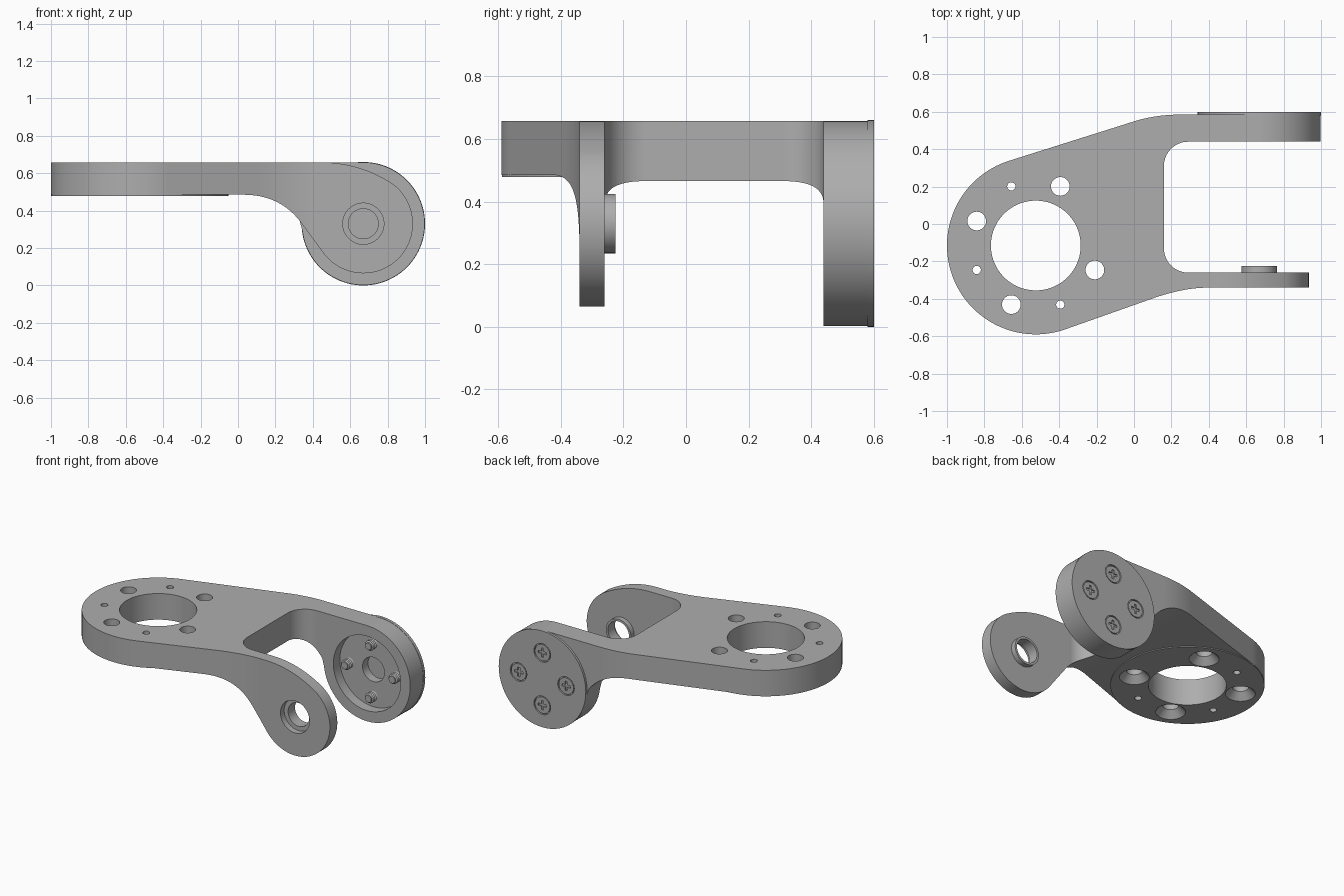
import bpy, bmesh, math
from mathutils import Matrix, Vector

cube = bpy.data.objects.get("Cube")
if cube:
    bpy.data.objects.remove(cube, do_unlink=True)

metal = bpy.data.materials.new("grey metal")
metal.use_nodes = True
GREY = (0.42, 0.42, 0.42, 1)
metal.diffuse_color = GREY
metal.node_tree.nodes["Principled BSDF"].inputs["Base Color"].default_value = GREY


def finish(name, bm):
    bmesh.ops.recalc_face_normals(bm, faces=bm.faces)
    me = bpy.data.meshes.new(name)
    bm.to_mesh(me)
    bm.free()
    me.materials.append(metal)
    ob = bpy.data.objects.new(name, me)
    bpy.context.collection.objects.link(ob)
    return ob


def prism(name, pts, axis, lo, hi):
    """Extrude an outline along z (points are x, y) or y (points are x, z)."""
    bm = bmesh.new()
    place = (lambda a, b: (a, b, lo)) if axis == "z" else (lambda a, b: (a, lo, b))
    face = bm.faces.new([bm.verts.new(place(a, b)) for a, b in pts])
    new = bmesh.ops.extrude_face_region(bm, geom=[face])["geom"]
    step = Vector((0, 0, hi - lo)) if axis == "z" else Vector((0, hi - lo, 0))
    bmesh.ops.translate(bm, vec=step, verts=[g for g in new if isinstance(g, bmesh.types.BMVert)])
    return finish(name, bm)


def add_round(bm, a, b, axis, lo, hi, r1, r2=None, seg=64):
    mid = (lo + hi) / 2
    if axis == "z":
        m = Matrix.Translation((a, b, mid))
    else:
        m = Matrix.Translation((a, mid, b)) @ Matrix.Rotation(-math.pi / 2, 4, "X")
    bmesh.ops.create_cone(bm, cap_ends=True, segments=seg, radius1=r1,
                          radius2=r1 if r2 is None else r2, depth=hi - lo, matrix=m)


def disc(name, *args, **kw):
    bm = bmesh.new()
    add_round(bm, *args, **kw)
    return finish(name, bm)


def boolean(ob, tool, op):
    mod = ob.modifiers.new(op, "BOOLEAN")
    mod.operation, mod.solver, mod.object = op, "EXACT", tool
    bpy.context.view_layer.objects.active = ob
    bpy.ops.object.modifier_apply(modifier=mod.name)
    bpy.data.objects.remove(tool, do_unlink=True)


def smooth(ob):
    bpy.ops.object.select_all(action="DESELECT")
    ob.select_set(True)
    bpy.context.view_layer.objects.active = ob
    bpy.ops.object.shade_smooth_by_angle(angle=math.radians(30))
    ob.modifiers.new("even shading", "WEIGHTED_NORMAL").keep_sharp = True


def arc(cx, cy, r, a0, a1, n=24):
    angles = [math.radians(a0 + (a1 - a0) * i / n) for i in range(n + 1)]
    return [(cx + r * math.cos(a), cy + r * math.sin(a)) for a in angles]


def bend(p, c, q, n=12):
    """Quadratic curve from p to q pulled toward c."""
    return [tuple((1 - t) ** 2 * p[k] + 2 * t * (1 - t) * c[k] + t * t * q[k] for k in (0, 1))
            for t in (i / n for i in range(n + 1))]


BX, BY, BR = -0.525, -0.115, 0.475      # base disc
HX, HZ = 0.67, 0.33                     # arm pivot
TOP, UNDER, PAD = 0.658, 0.485, 0.479

# plan outline: base disc, tapered web and two arms
plan = (arc(BX, BY, BR, 107.5, 289.5, 64)
        + bend((0.1, -0.398), (0.264, -0.34), (0.4, -0.34))
        + [(1.05, -0.34), (1.05, -0.26)]
        + arc(0.29, -0.13, 0.13, 270, 180, 16) + arc(0.29, 0.31, 0.13, 180, 90, 16)
        + [(1.05, 0.44), (1.05, 0.585)]
        + bend((0.25, 0.585), (0.116, 0.585), (0, 0.5485)))

# side outlines of the two arms, sharing the curved underside
under = [(-1.05, UNDER)] + bend((0.03, UNDER), (0.22, UNDER), (0.33, 0.345), 20)
rear = under + arc(HX, HZ, 0.328, 187, 450, 72) + [(-1.05, TOP)]
front = (under + arc(HX, HZ, 0.265, 215, 420, 60)
         + bend((0.8025, 0.5595), (0.635, TOP), (0.45, TOP))[1:] + [(-1.05, TOP)])

bracket = prism("bracket", rear, "y", 0.1, 0.7)
boolean(bracket, prism("front_profile", front, "y", -0.7, 0.1), "UNION")
boolean(bracket, prism("plan_profile", plan, "z", -0.1, 0.8), "INTERSECT")
boolean(bracket, disc("base_pad", BX, BY, "z", PAD, 0.55, 0.4735, seg=128), "UNION")
boolean(bracket, disc("bearing_boss", HX, HZ, "y", -0.3, -0.225, 0.095), "UNION")

# base holes: centre bore, countersunk bolt holes, small pin holes
boolean(bracket, disc("bore", BX, BY, "z", 0.3, 0.9, 0.24, seg=96), "DIFFERENCE")
for i in range(4):
    for offset, r in ((67.5, 0.05), (112.5, 0.022)):
        if r < 0.03 and i == 3:
            continue
        a = math.radians(offset + 90 * i)
        x, y = BX + 0.342 * math.cos(a), BY + 0.342 * math.sin(a)
        boolean(bracket, disc("hole", x, y, "z", 0.3, 0.9, r, seg=32), "DIFFERENCE")
        if r > 0.03:
            boolean(bracket, disc("sink", x, y, "z", PAD - 0.01, PAD + 0.045,
                                  0.102, 0.05, seg=32), "DIFFERENCE")

# front arm bearing hole with counterbore, rear arm recess with blind hole
for lo, hi, r in ((-0.4, -0.3, 0.11), (-0.4, -0.1, 0.08),
                  (0.4, 0.51, 0.255), (0.4, 0.57, 0.083)):
    boolean(bracket, disc("cutter", HX, HZ, "y", lo, hi, r), "DIFFERENCE")
smooth(bracket)

# round cap on the back of the rear arm, with screw seats
cap = disc("rear_cap", HX, HZ, "y", 0.58, 0.6, 0.33, seg=96)
seats = [(HX + 0.18 * dx, HZ + 0.18 * dz) for dx, dz in ((1, 0), (0, 1), (-1, 0), (0, -1))]
for x, z in seats:
    boolean(cap, disc("seat", x, z, "y", 0.588, 0.7, 0.063, seg=32), "DIFFERENCE")
smooth(cap)

# screws: cross-slot heads behind, threaded tips inside the recess
for i, (x, z) in enumerate(seats):
    head = disc(f"screw_head_{i + 1}", x, z, "y", 0.584, 0.598, 0.056, seg=32)
    for w, h in ((0.032, 0.008), (0.008, 0.032)):
        slot = [(x - w, z - h), (x + w, z - h), (x + w, z + h), (x - w, z + h)]
        boolean(head, prism("slot", slot, "y", 0.59, 0.7), "DIFFERENCE")
    smooth(head)
    bm = bmesh.new()
    add_round(bm, x, z, "y", 0.452, 0.53, 0.024, seg=24)
    for k in range(4):
        y = 0.46 + 0.014 * k
        add_round(bm, x, z, "y", y, y + 0.006, 0.024, 0.034, seg=24)
        add_round(bm, x, z, "y", y + 0.006, y + 0.012, 0.034, 0.024, seg=24)
    smooth(finish(f"screw_tip_{i + 1}", bm))
